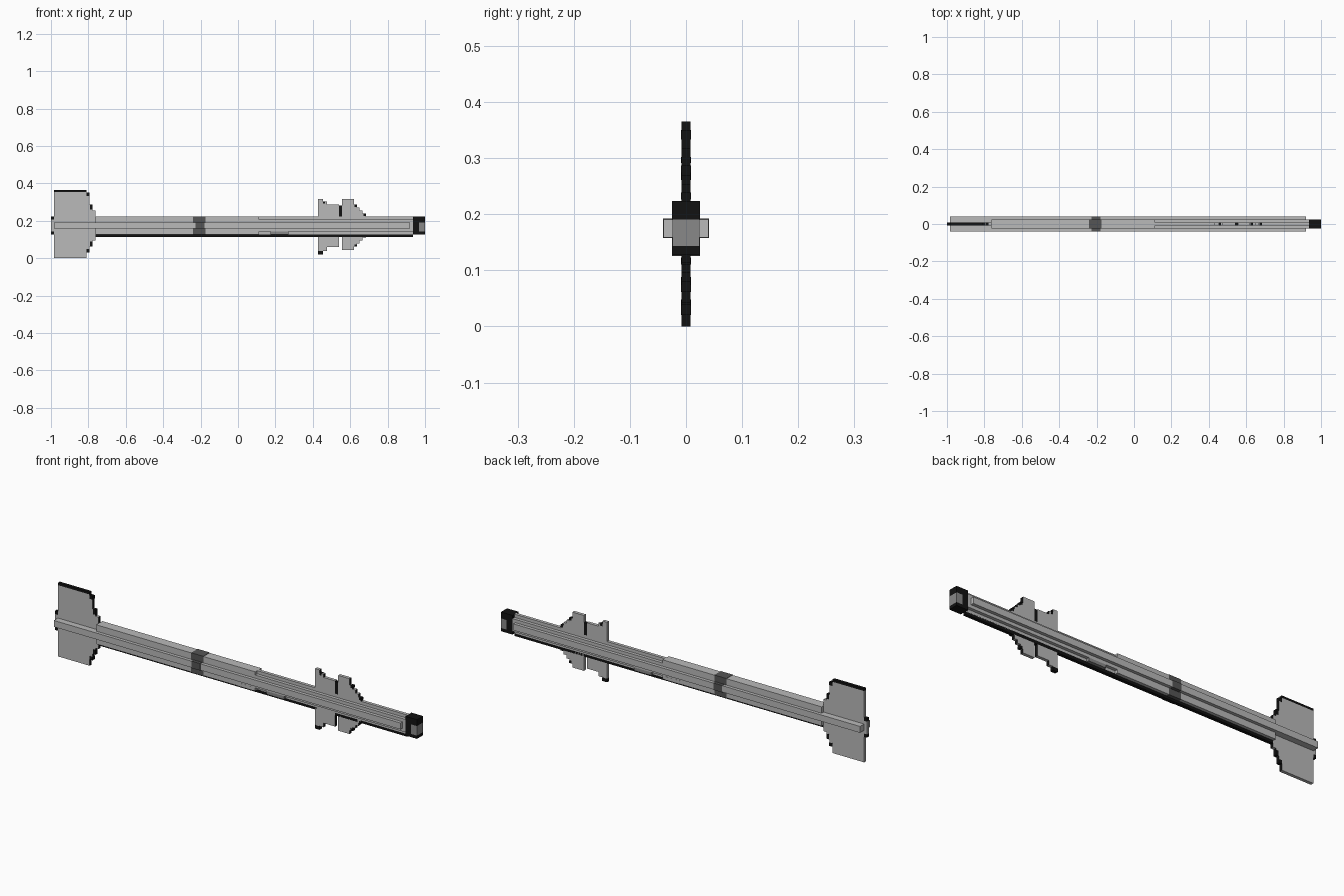
import bpy, bmesh

if "Cube" in bpy.data.objects:
    bpy.data.objects.remove(bpy.data.objects["Cube"], do_unlink=True)

V = 2 / 126  # size of one grid cell


def material(name, v):
    m = bpy.data.materials.new(name)
    m.use_nodes = True
    col = (v, v, v, 1)
    m.diffuse_color = col
    bsdf = m.node_tree.nodes["Principled BSDF"]
    bsdf.inputs["Base Color"].default_value = col
    bsdf.inputs["Roughness"].default_value = 0.8
    return m


LIGHT = material("light grey", 0.49)
MID = material("mid grey", 0.25)
DARK = material("dark grey", 0.09)
BLACK = material("black", 0.006)


def finish(name, bm, mats):
    bmesh.ops.recalc_face_normals(bm, faces=bm.faces)
    me = bpy.data.meshes.new(name)
    bm.to_mesh(me)
    bm.free()
    for m in mats:
        me.materials.append(m)
    ob = bpy.data.objects.new(name, me)
    bpy.context.collection.objects.link(ob)
    return ob


def box(name, x, y, z, mat, grow=0.0):
    """Box in cells: x from the tail, y half width (or range), z from the floor."""
    y = y if isinstance(y, tuple) else (-y, y)
    lo = (x[0] * V - 1 - grow, y[0] * V - grow, z[0] * V - grow)
    hi = (x[1] * V - 1 + grow, y[1] * V + grow, z[1] * V + grow)
    bm = bmesh.new()
    bmesh.ops.create_cube(bm, size=1)
    for v in bm.verts:
        v.co = [hi[i] if v.co[i] > 0 else lo[i] for i in range(3)]
    return finish(name, bm, [mat])


def stepped_fin(name, cols):
    """Thin fin from columns (x0, x1, bottom, top); forward steps are black."""
    top = [p for x0, x1, b, t in cols for p in ((x0, t), (x1, t))]
    bot = [p for x0, x1, b, t in cols for p in ((x0, b), (x1, b))]
    bm = bmesh.new()
    ring = [bm.verts.new((x * V - 1, -V / 2, z * V)) for x, z in top + bot[::-1]]
    face = bm.faces.new(ring)
    ext = bmesh.ops.extrude_face_region(bm, geom=[face])
    for v in ext["geom"]:
        if isinstance(v, bmesh.types.BMVert):
            v.co.y = V / 2
    bmesh.ops.recalc_face_normals(bm, faces=bm.faces)
    for f in bm.faces:
        f.material_index = 1 if f.normal.x > 0.5 else 0
    return finish(name, bm, [LIGHT, BLACK])


# Body: full section at the rear, cross section at the front
box("rear_body", (15, 70), 1.5, (8, 14), LIGHT)
box("front_body", (70, 122), 1.5, (9, 13), LIGHT)
box("front_spine", (70, 122), 0.5, (8, 14), LIGHT)
box("belly_strip", (15, 122), 0.5, (7.2, 8.2), BLACK)
box("belly_bump", (64, 69), 1.5, (8, 9), LIGHT, 0.0006)
box("belly_fairing", (74, 80), 1.5, (8, 9), MID)
box("side_rails", (1, 121), 2.5, (10, 12), LIGHT)

# Dark band wrapping body and rails, pinched at mid height
for part, z in (("upper", (12, 14)), ("lower", (8, 10))):
    box("band_" + part, (48, 52), 1.5, z, DARK, 0.0015)
box("band_rail", (48.8, 51.6), 2.5, (10, 12), DARK, 0.0015)

# Nose with seeker block
box("nose_collar", (122, 124), 1.5, (8, 14), BLACK)
box("nose_top", (124, 126), 1.5, (12, 14), BLACK)
box("nose_bottom", (124, 126), 1.5, (8, 9), BLACK)
box("nose_seeker", (124, 126), 1.5, (9, 12), MID)

# Tail end plate
box("tail_end", (0, 1), 0.5, (9, 13), LIGHT)
for part, z in (("upper", (13, 14)), ("lower", (8, 9))):
    box("tail_end_" + part, (0, 1), 0.5, z, BLACK)

# Tail fin
stepped_fin("tail_fin", [(1, 12, 0, 22.3), (12, 13, 2, 22), (13, 14, 4, 18), (14, 15, 6, 16)])
box("tail_fin_cap", (1, 12), 0.5, (22.3, 23), BLACK)
for z in ((21, 22), (2, 3)):
    box("tail_fin_corner", (12, 13), 0.5, z, BLACK, 0.0006)
for z in ((16.5, 18), (4, 5.5)):
    box("tail_fin_step", (13.2, 14), 0.5, z, BLACK, 0.0006)

# Front wings: two panels with a dark gap above
stepped_fin("wing_rear", [(90, 91.6, 1.3, 20), (91.6, 93, 2.4, 19), (93, 97, 3.7, 18)])
stepped_fin("wing_front", [(98, 102, 2.7, 20), (102, 103, 3.9, 18), (103, 104, 5, 17),
                           (104, 105, 6, 16), (105, 106, 7, 15)])
box("wing_gap", (97, 98), 0.5, (14, 17.8), BLACK)
box("wing_rear_tip", (90, 91.6), 0.5, (1.3, 2.3), BLACK, 0.0006)
box("wing_rear_shoulder", (91.6, 92.3), 0.5, (18.4, 19), BLACK, 0.0006)
for z in ((14.3, 15), (7, 7.7)):
    box("wing_front_corner", (105.3, 106), 0.5, z, BLACK, 0.0006)
for z in ((17.3, 18), (3.9, 4.6)):
    box("wing_front_step", (102.3, 103), 0.5, z, BLACK, 0.0006)
